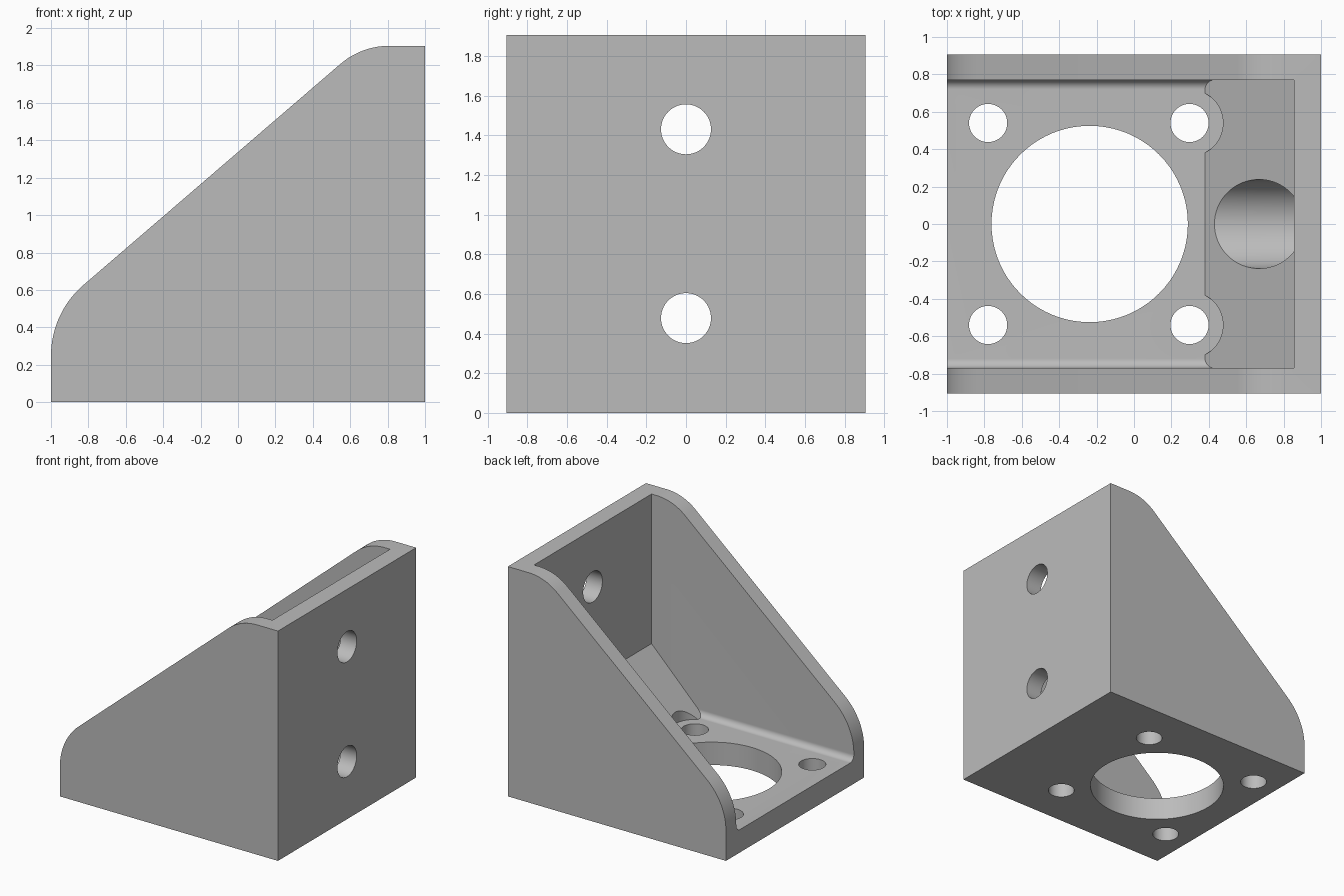
import bpy, bmesh
from math import sin, cos, pi
from mathutils import Vector, Matrix

cube = bpy.data.objects.get("Cube")
if cube:
    bpy.data.objects.remove(cube, do_unlink=True)

grey = bpy.data.materials.new("plain_grey")
grey.use_nodes = True
GREY = (0.5, 0.5, 0.5, 1)
grey.diffuse_color = GREY
grey.node_tree.nodes["Principled BSDF"].inputs["Base Color"].default_value = GREY


def rounded(points, steps=16):
    """Outline from (u, v, radius) corners, with arcs where radius > 0."""
    out = []
    for i, (u, v, r) in enumerate(points):
        p = Vector((u, v))
        if r == 0:
            out.append(p)
            continue
        a = (Vector(points[i - 1][:2]) - p).normalized()
        b = (Vector(points[(i + 1) % len(points)][:2]) - p).normalized()
        half = a.angle(b) / 2
        centre = p + (a + b).normalized() * r / sin(half)
        start = p + a * r * cos(half) / sin(half) - centre
        end = p + b * r * cos(half) / sin(half) - centre
        sweep = pi - 2 * half
        for k in range(steps + 1):
            t = k / steps
            out.append(centre + (start * sin((1 - t) * sweep)
                                 + end * sin(t * sweep)) / sin(sweep))
    return out


def add_object(name, bm):
    bmesh.ops.recalc_face_normals(bm, faces=bm.faces)
    mesh = bpy.data.meshes.new(name)
    bm.to_mesh(mesh)
    bm.free()
    obj = bpy.data.objects.new(name, mesh)
    bpy.context.collection.objects.link(obj)
    mesh.materials.append(grey)
    return obj


def prism(name, outline, axis, low, high):
    """Extrude an outline along y (drawn in xz) or along x (drawn in yz)."""
    bm = bmesh.new()
    place = (lambda u, v: (u, low, v)) if axis == "y" else (lambda u, v: (low, u, v))
    face = bm.faces.new([bm.verts.new(place(p.x, p.y)) for p in outline])
    step = Vector((0, high - low, 0)) if axis == "y" else Vector((high - low, 0, 0))
    grown = bmesh.ops.extrude_face_region(bm, geom=[face])["geom"]
    bmesh.ops.translate(bm, vec=step, verts=[g for g in grown if isinstance(g, bmesh.types.BMVert)])
    return add_object(name, bm)


def cylinder(name, centre, radius, length, axis="z"):
    bm = bmesh.new()
    turn = Matrix.Rotation(pi / 2, 4, "Y") if axis == "x" else Matrix()
    bmesh.ops.create_cone(bm, cap_ends=True, segments=80, radius1=radius, radius2=radius,
                          depth=length, matrix=Matrix.Translation(centre) @ turn)
    return add_object(name, bm)


def combine(target, tool, operation="DIFFERENCE"):
    mod = target.modifiers.new(tool.name, "BOOLEAN")
    mod.operation, mod.solver, mod.object = operation, "EXACT", tool
    bpy.context.view_layer.objects.active = target
    bpy.ops.object.modifier_apply(modifier=mod.name)
    bpy.data.objects.remove(tool, do_unlink=True)


FLOOR, WALL = 0.19, 0.855

# Solid side profile with rounded shoulders
bracket = prism("angle_bracket", rounded([
    (-1, 0, 0), (1, 0, 0), (1, 1.905, 0), (0.66, 1.905, 0.4), (-1, 0.477, 0.5)]),
    "y", -0.905, 0.905)

# Open channel between the side walls, filleted at the floor
combine(bracket, prism("channel_cutter", rounded([
    (-0.77, FLOOR, 0.05), (0.77, FLOOR, 0.05), (0.77, 2.2, 0), (-0.77, 2.2, 0)]),
    "x", -1.2, WALL))

# Sloped gusset joining floor and upright plate
combine(bracket, prism("gusset", rounded([
    (0.29, 0.1, 0), (0.9, 0.1, 0), (0.9, 0.665, 0), (WALL, 0.665, 0), (0.38, FLOOR, 0)]),
    "y", -0.82, 0.82), "UNION")

# Motor opening, corner holes and screw-head clearance
combine(bracket, cylinder("opening_cutter", (-0.237, 0, 0), 0.525, 1))
for side in (-1, 1):
    combine(bracket, cylinder("clearance_cutter", (0.297, side * 0.54, FLOOR + 0.2), 0.179, 0.4))
    for x in (-0.78, 0.297):
        combine(bracket, cylinder("corner_hole_cutter", (x, side * 0.54, 0), 0.102, 0.8))

# Upright plate holes, the lower one counterbored through the gusset
combine(bracket, cylinder("counterbore_cutter", (WALL - 0.3, 0, 0.478), 0.238, 0.6, "x"))
for z in (0.478, 1.43):
    combine(bracket, cylinder("plate_hole_cutter", (1, 0, z), 0.126, 0.8, "x"))

bpy.ops.object.select_all(action="DESELECT")
bracket.select_set(True)
bpy.context.view_layer.objects.active = bracket
bpy.ops.object.shade_smooth_by_angle(angle=pi / 6)
